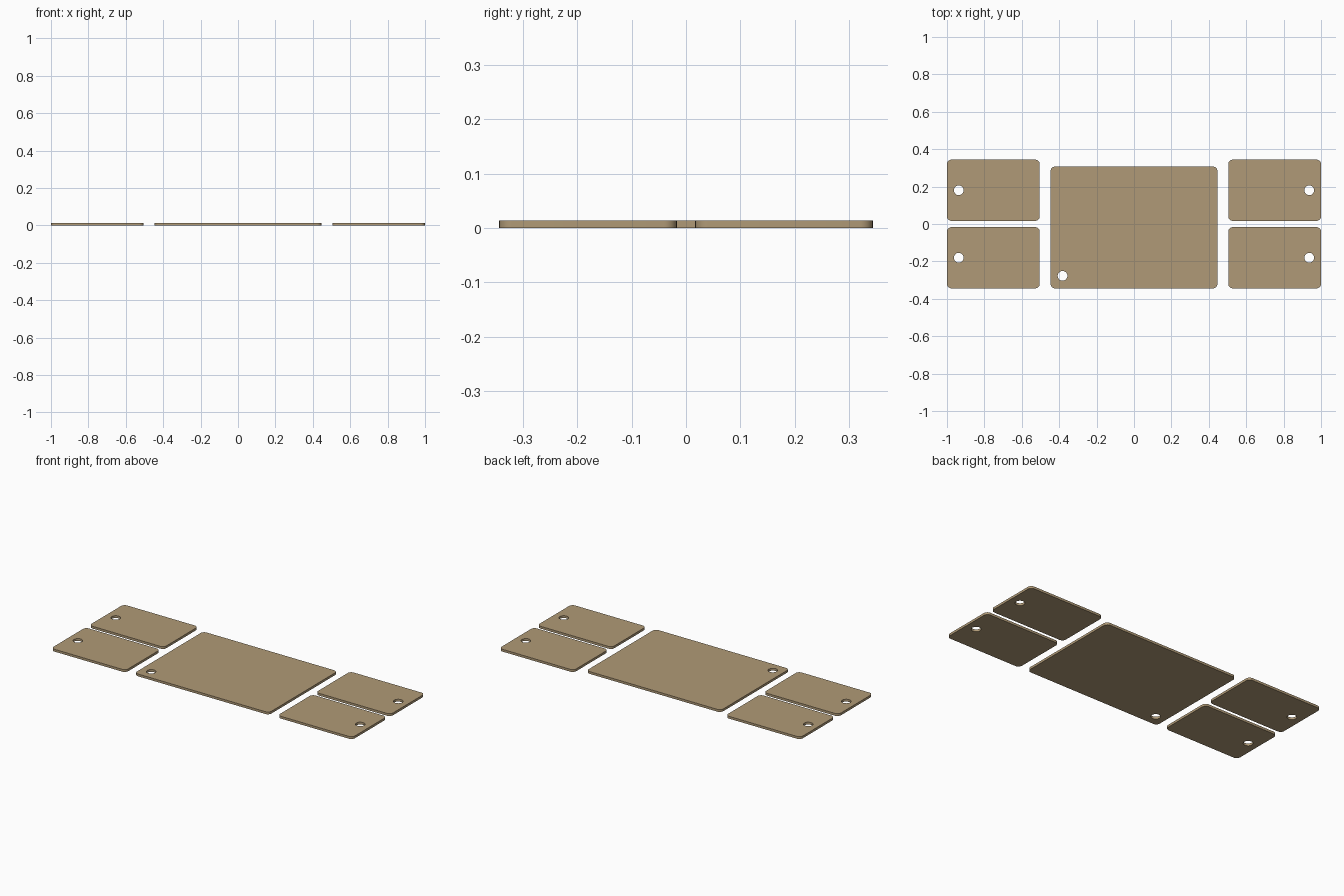
import bpy, bmesh, math

if "Cube" in bpy.data.objects:
    bpy.data.objects.remove(bpy.data.objects["Cube"])

THICK = 0.014
CORNER = 0.024
HOLE_R = 0.026

tan = bpy.data.materials.new("tan_board")
tan.diffuse_color = (0.434, 0.323, 0.184, 1)
tan.use_nodes = True
tan.node_tree.nodes["Principled BSDF"].inputs["Base Color"].default_value = tan.diffuse_color


def arc(cx, cy, r, a0, a1, n):
    return [(cx + r * math.cos(a0 + (a1 - a0) * i / n),
             cy + r * math.sin(a0 + (a1 - a0) * i / n)) for i in range(n + 1)]


def plate(name, x0, x1, y0, y1, hole):
    """Flat rounded rectangle with one round through hole."""
    r, q = CORNER, math.pi / 2
    outline = []
    for k, (cx, cy) in enumerate([(x1 - r, y1 - r), (x0 + r, y1 - r),
                                  (x0 + r, y0 + r), (x1 - r, y0 + r)]):
        outline += arc(cx, cy, r, k * q, (k + 1) * q, 8)
    circle = arc(*hole, HOLE_R, 0, 2 * math.pi, 32)[:-1]

    bm = bmesh.new()
    edges = []
    for loop in (outline, circle):
        vs = [bm.verts.new((x, y, 0)) for x, y in loop]
        edges += [bm.edges.new((vs[i - 1], vs[i])) for i in range(len(vs))]
    bmesh.ops.triangle_fill(bm, edges=edges, use_beauty=True, normal=(0, 0, 1))
    ext = bmesh.ops.extrude_face_region(bm, geom=bm.faces[:], use_keep_orig=True)
    top = [g for g in ext["geom"] if isinstance(g, bmesh.types.BMVert)]
    bmesh.ops.translate(bm, verts=top, vec=(0, 0, THICK))
    bmesh.ops.recalc_face_normals(bm, faces=bm.faces[:])

    me = bpy.data.meshes.new(name)
    bm.to_mesh(me)
    bm.free()
    me.materials.append(tan)
    ob = bpy.data.objects.new(name, me)
    bpy.context.collection.objects.link(ob)
    bpy.ops.object.select_all(action='DESELECT')
    ob.select_set(True)
    bpy.context.view_layer.objects.active = ob
    bpy.ops.object.shade_smooth_by_angle(angle=math.radians(30))


# Large middle plate with its hole near the front left corner
plate("large_plate", -0.446, 0.446, -0.344, 0.307, (-0.382, -0.277))

# Four small plates, mirrored left/right and front/back
for sx, side in ((-1, "left"), (1, "right")):
    for sy, end in ((-1, "front"), (1, "back")):
        xs = sorted((sx * 0.504, sx * 1.0))
        ys = sorted((sy * 0.017, sy * 0.344))
        plate(f"small_plate_{end}_{side}", *xs, *ys, (sx * 0.937, sy * 0.18))
